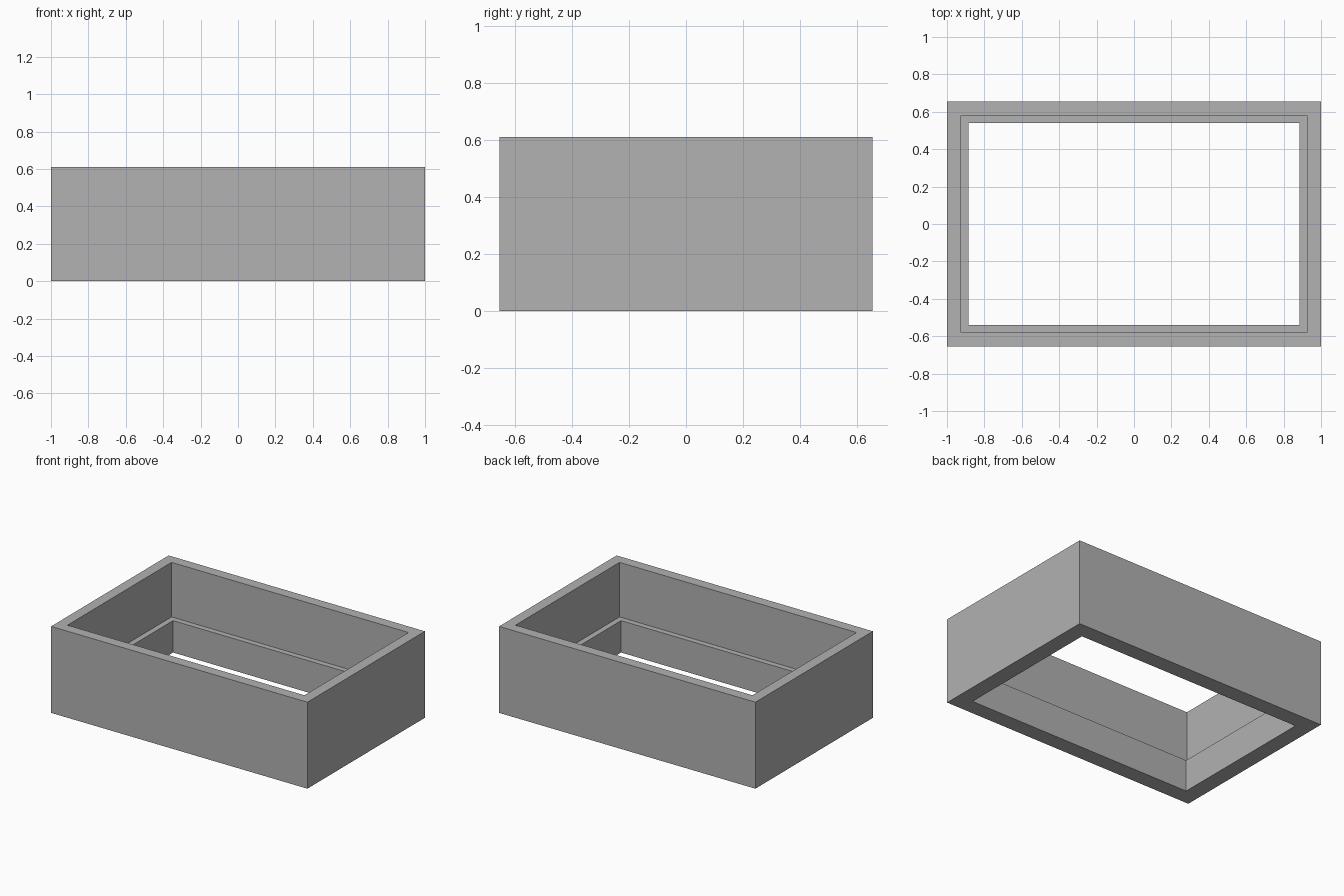
import bpy
import bmesh

cube = bpy.data.objects.get("Cube")
if cube:
    bpy.data.objects.remove(cube, do_unlink=True)

HALF_X, HALF_Y, HEIGHT = 1.0, 0.655, 0.61
WALL, LEDGE_WALL, LEDGE_Z = 0.075, 0.115, 0.225

# Plain grey for the whole frame
grey = bpy.data.materials.new("plain grey")
grey.use_nodes = True
colour = (0.445, 0.445, 0.445, 1)
grey.diffuse_color = colour
grey.node_tree.nodes["Principled BSDF"].inputs["Base Color"].default_value = colour

# Wall cross-section as (inset from outside, height), swept round the rectangle
section = [
    (0, 0), (0, HEIGHT),
    (WALL, HEIGHT), (WALL, LEDGE_Z),
    (LEDGE_WALL, LEDGE_Z), (LEDGE_WALL, 0),
]
corners = [(-1, -1), (1, -1), (1, 1), (-1, 1)]

bm = bmesh.new()
rings = [[bm.verts.new((sx * (HALF_X - inset), sy * (HALF_Y - inset), z))
          for sx, sy in corners] for inset, z in section]
for i, ring in enumerate(rings):
    following = rings[(i + 1) % len(rings)]
    for j in range(4):
        k = (j + 1) % 4
        bm.faces.new((ring[j], ring[k], following[k], following[j]))
bmesh.ops.recalc_face_normals(bm, faces=bm.faces)

# Open box frame with an inner ledge
mesh = bpy.data.meshes.new("box_frame")
bm.to_mesh(mesh)
bm.free()
mesh.materials.append(grey)
frame = bpy.data.objects.new("box_frame", mesh)
bpy.context.collection.objects.link(frame)
